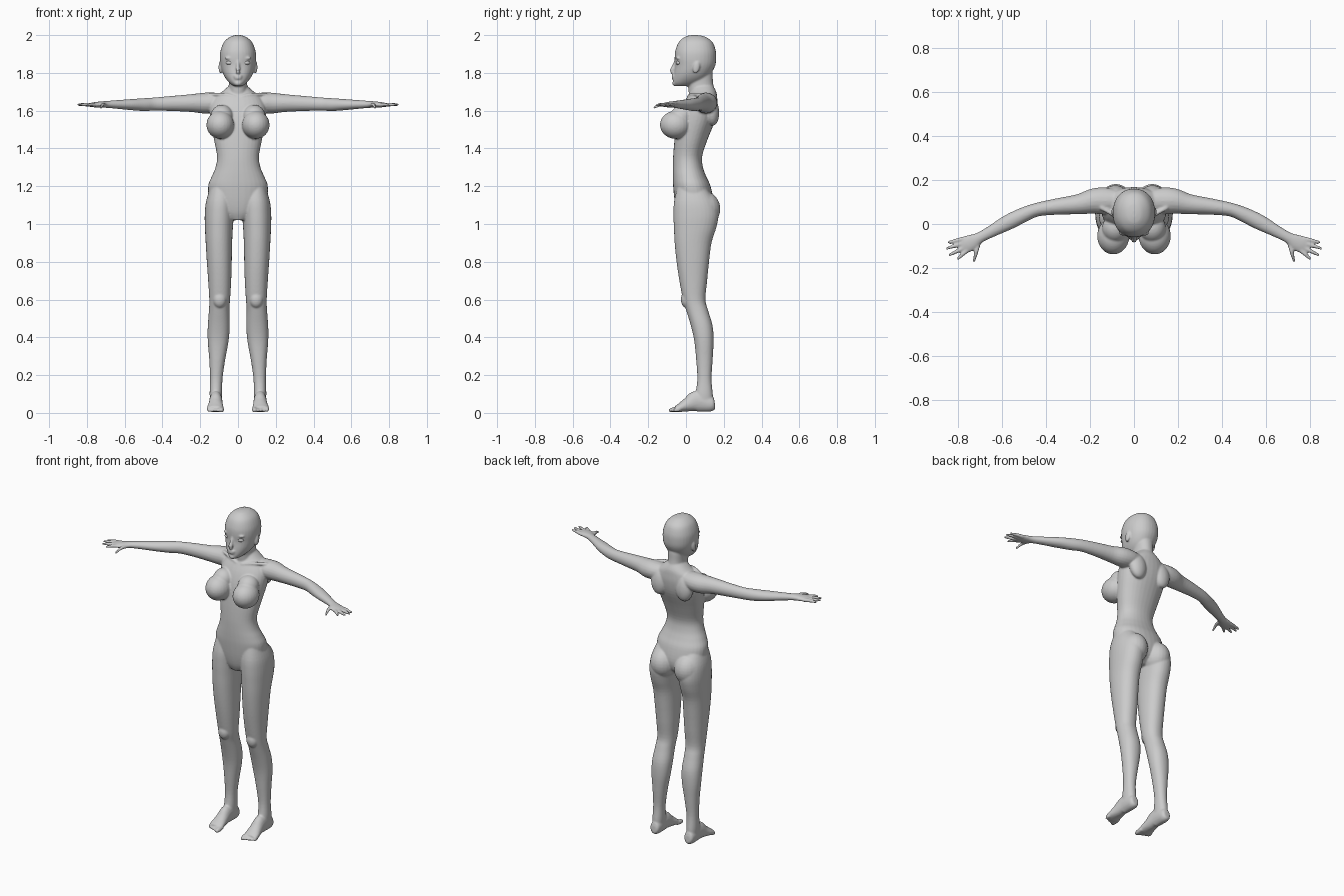
import bpy, bmesh
from math import sin, cos, pi
from mathutils import Vector, Matrix


def spline(rows, steps=4):
    """Smoothly interpolate rows of numbers."""
    out = []
    for i in range(len(rows) - 1):
        p0, p1 = rows[max(i - 1, 0)], rows[i]
        p2, p3 = rows[i + 1], rows[min(i + 2, len(rows) - 1)]
        for k in range(steps):
            t = k / steps
            out.append([b + .5 * t * (c - a + t * (2*a - 5*b + 4*c - d + t * (3*(b - c) + d - a)))
                        for a, b, c, d in zip(p0, p1, p2, p3)])
    return out + [list(rows[-1])]


def skin(bm, rings, sides):
    """Bridge rings into closed tubes, once per side."""
    for s in sides:
        vs = [[bm.verts.new((p.x * s, p.y, p.z)) for p in ring] for ring in rings]
        n = len(vs[0])
        faces = [bm.faces.new(vs[0]), bm.faces.new(vs[-1][::-1])]
        for a, b in zip(vs, vs[1:]):
            for i in range(n):
                j = (i + 1) % n
                faces.append(bm.faces.new((a[i], b[i], b[j], a[j])))
        bmesh.ops.recalc_face_normals(bm, faces=faces)


def stack(bm, rows, sides=(1,), n=32):
    """Horizontal sections: z, centre x, half width, front y, back y."""
    rings = []
    for z, cx, rx, yf, yb in spline(rows):
        ring = []
        for i in range(n):
            c, s = cos(2 * pi * i / n), sin(2 * pi * i / n)
            c = abs(c) ** .92 * (1 if c > 0 else -1)
            s = abs(s) ** .92 * (1 if s > 0 else -1)
            ring.append(Vector((cx + rx * c, (yf + yb) / 2 + (yb - yf) / 2 * s, z)))
        rings.append(ring)
    skin(bm, rings, sides)


def tube(bm, rows, sides=(1, -1), n=20):
    """Sections square to a path: x, y, z, half width, half height."""
    pts = spline(rows)
    rings = []
    for k, (x, y, z, a, b) in enumerate(pts):
        t = (Vector(pts[min(k + 1, len(pts) - 1)][:3]) - Vector(pts[max(k - 1, 0)][:3])).normalized()
        u = Vector((0, 0, 1)).cross(t).normalized()
        v = t.cross(u)
        rings.append([Vector((x, y, z)) + u * a * cos(2 * pi * i / n) + v * b * sin(2 * pi * i / n)
                      for i in range(n)])
    skin(bm, rings, sides)


def blob(bm, centre, radii, sides=(1, -1), tilt=0):
    """Ellipsoid, tilted about the x axis."""
    for s in sides:
        m = (Matrix.Translation((centre[0] * s, centre[1], centre[2]))
             @ Matrix.Rotation(tilt, 4, 'X') @ Matrix.Diagonal((*radii, 1)))
        bmesh.ops.create_uvsphere(bm, u_segments=24, v_segments=16, radius=1, matrix=m)


def finish(bm, name):
    me = bpy.data.meshes.new(name)
    bm.to_mesh(me)
    bm.free()
    for p in me.polygons:
        p.use_smooth = True
    ob = bpy.data.objects.new(name, me)
    bpy.context.collection.objects.link(ob)
    return ob


bm = bmesh.new()

# torso
stack(bm, [(1.02, 0, .05, -.03, .08), (1.06, 0, .11, -.048, .13), (1.12, 0, .15, -.06, .145),
           (1.20, 0, .158, -.068, .13), (1.25, 0, .14, -.07, .108), (1.30, 0, .119, -.07, .09),
           (1.36, 0, .111, -.068, .086), (1.45, 0, .128, -.06, .115), (1.55, 0, .145, -.045, .155),
           (1.62, 0, .148, -.022, .167), (1.67, 0, .125, .005, .165), (1.70, 0, .085, .025, .16),
           (1.73, 0, .05, .035, .145)])
# neck
stack(bm, [(1.64, 0, .055, .02, .15), (1.70, 0, .05, .014, .15), (1.75, 0, .049, .012, .143),
           (1.80, 0, .052, .02, .14), (1.84, 0, .05, .03, .13)])
# chest and buttocks
blob(bm, (.094, -.055, 1.525), (.073, .083, .074))
blob(bm, (.085, -.02, 1.57), (.06, .065, .06), tilt=.5)
blob(bm, (.083, .088, 1.08), (.08, .094, .095))
# shoulder blades and collarbones
blob(bm, (.085, .135, 1.60), (.055, .04, .08), tilt=.1)
tube(bm, [(.015, .012, 1.672, .008, .008), (.07, .03, 1.685, .009, .009), (.15, .075, 1.685, .01, .01)])

# head
stack(bm, [(2.0, 0, .012, .03, .06), (1.992, 0, .04, -.003, .10), (1.965, 0, .073, -.037, .139),
           (1.92, 0, .092, -.056, .157), (1.88, 0, .096, -.06, .16), (1.84, 0, .092, -.058, .155),
           (1.80, 0, .081, -.063, .135), (1.77, 0, .065, -.067, .11), (1.745, 0, .043, -.068, .07),
           (1.73, 0, .022, -.055, .02)])
# nose, lips, chin, brows and ears
tube(bm, [(0, -.05, 1.875, .008, .008), (0, -.062, 1.84, .009, .01), (0, -.074, 1.812, .013, .012),
          (0, -.07, 1.80, .012, .008)], sides=(1,))
blob(bm, (0, -.066, 1.783), (.024, .010, .006), (1,))
blob(bm, (0, -.066, 1.772), (.020, .010, .007), (1,))
blob(bm, (0, -.055, 1.745), (.022, .018, .016), (1,))
blob(bm, (.043, -.042, 1.878), (.028, .012, .007))
blob(bm, (.093, .055, 1.83), (.010, .018, .034), tilt=-.2)

# arms with palms
tube(bm, [(.04, .11, 1.645, .04, .045), (.12, .105, 1.642, .06, .053), (.18, .104, 1.64, .058, .055),
          (.25, .09, 1.64, .046, .047), (.35, .079, 1.638, .037, .040), (.44, .065, 1.635, .031, .035),
          (.50, .042, 1.632, .034, .034), (.57, .008, 1.632, .035, .029), (.65, -.035, 1.633, .027, .022),
          (.70, -.062, 1.633, .025, .018), (.735, -.082, 1.632, .036, .016),
          (.765, -.095, 1.631, .038, .013), (.785, -.104, 1.63, .030, .009)])
# fingers and thumb
for (x0, y0), (x1, y1), z1 in [((.768, -.066), (.845, -.084), 1.63), ((.772, -.086), (.852, -.112), 1.632),
                               ((.768, -.106), (.84, -.142), 1.632), ((.752, -.115), (.802, -.160), 1.628),
                               ((.705, -.085), (.727, -.172), 1.615)]:
    tube(bm, [(x0, y0, 1.63, .011, .011), ((x0 + x1) / 2, (y0 + y1) / 2, 1.632, .0095, .0095),
              (x1, y1, z1, .006, .006)], n=12)

# legs
stack(bm, [(1.20, .09, .055, -.045, .10), (1.12, .095, .074, -.063, .155), (1.05, .099, .077, -.066, .172),
           (.98, .101, .074, -.064, .160), (.90, .101, .070, -.06, .135), (.80, .099, .066, -.05, .122),
           (.70, .097, .061, -.035, .112), (.60, .097, .055, -.016, .103), (.54, .100, .054, .002, .118),
           (.46, .102, .058, .026, .141), (.38, .105, .055, .044, .146), (.28, .110, .042, .054, .141),
           (.18, .115, .033, .06, .135), (.10, .117, .033, .05, .142), (.04, .117, .030, .04, .145)],
      sides=(1, -1))
blob(bm, (.097, .003, .60), (.036, .03, .045))
# feet
tube(bm, [(.117, .153, .045, .018, .022), (.117, .135, .046, .031, .040), (.117, .06, .062, .034, .056),
          (.118, .01, .044, .038, .038), (.12, -.03, .028, .044, .024), (.12, -.055, .019, .044, .016)])
# toes
for i in range(5):
    x, r, tip = .088 + .0165 * i, (.014 if i == 0 else .0105), -.090 + .007 * i
    tube(bm, [(x, -.035, .020, r, r), (x, tip + .02, .016, r, r), (x, tip, .011, r * .6, r * .6)], n=12)

body = finish(bm, "body")
fuse = body.modifiers.new("fuse", 'REMESH')
fuse.mode = 'VOXEL'
fuse.voxel_size = .005
fuse.use_smooth_shade = True
soft = body.modifiers.new("soften", 'SMOOTH')
soft.factor = .5
soft.iterations = 5

# eyes
bm = bmesh.new()
blob(bm, (.043, -.036, 1.853), (.021, .017, .012))
finish(bm, "eyes")
